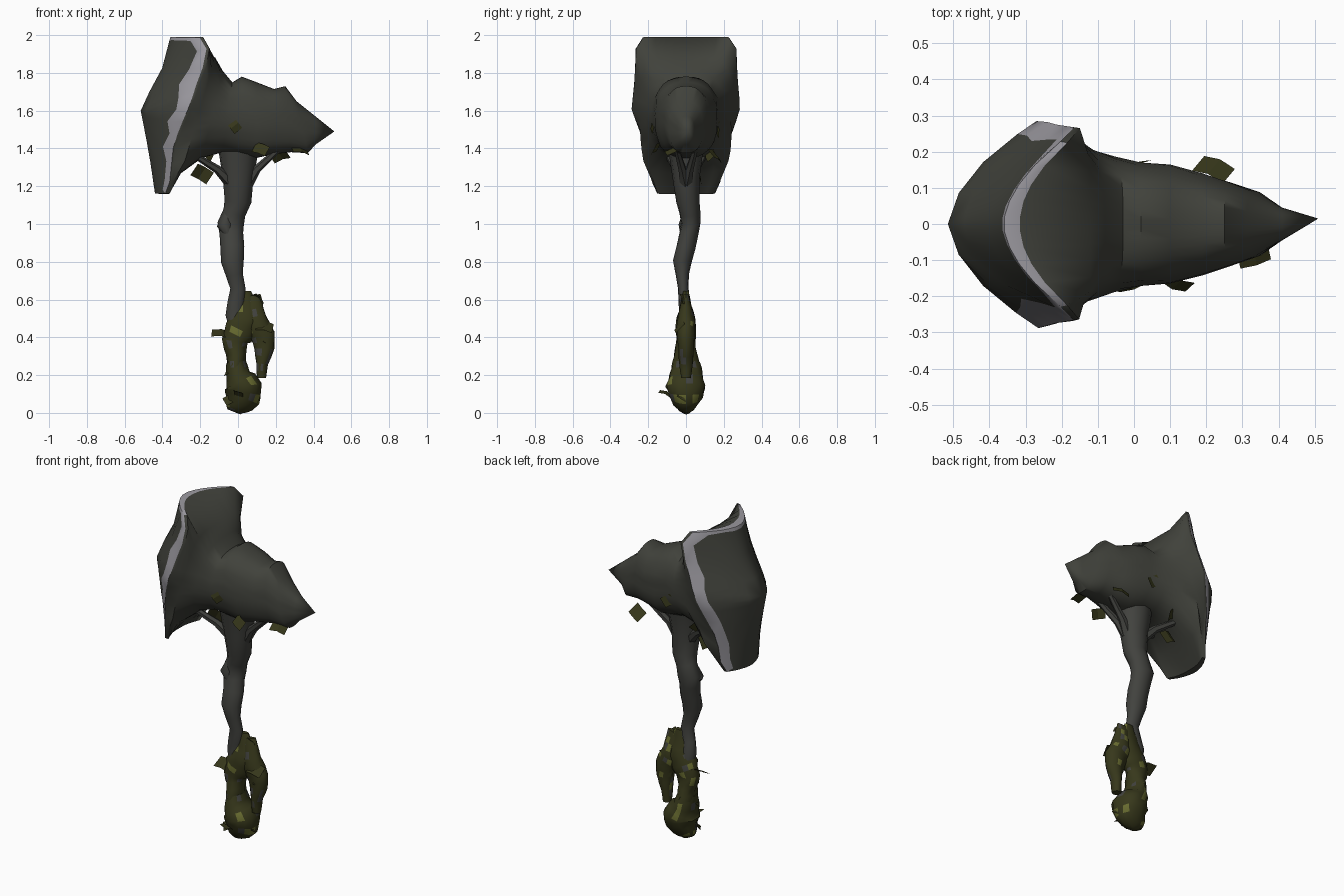
import bpy, bmesh, math, random
from mathutils import Vector, Matrix

random.seed(4)
if "Cube" in bpy.data.objects:
    bpy.data.objects.remove(bpy.data.objects["Cube"])


def material(name, rgb):
    m = bpy.data.materials.new(name)
    m.use_nodes = True
    col = (*rgb, 1)
    m.diffuse_color = col
    bsdf = m.node_tree.nodes["Principled BSDF"]
    bsdf.inputs["Base Color"].default_value = col
    bsdf.inputs["Roughness"].default_value = 0.9
    return m


STONE = material("dark stone", (.052, .054, .044))
EDGE = material("worn grey edge", (.33, .32, .35))
BARK = material("grey bark", (.054, .055, .049))
MOSS = material("dark moss", (.038, .039, .011))
LIGHT = material("light moss", (.14, .15, .03))


def finish(name, bm, mats, angle=50):
    bmesh.ops.recalc_face_normals(bm, faces=bm.faces)
    mesh = bpy.data.meshes.new(name)
    bm.to_mesh(mesh)
    bm.free()
    ob = bpy.data.objects.new(name, mesh)
    bpy.context.collection.objects.link(ob)
    for m in mats:
        mesh.materials.append(m)
    if angle:
        bpy.ops.object.select_all(action="DESELECT")
        ob.select_set(True)
        bpy.context.view_layer.objects.active = ob
        bpy.ops.object.shade_smooth_by_angle(angle=math.radians(angle))


def bridge(bm, a, b):
    n = len(a)
    return [bm.faces.new((a[i], a[(i + 1) % n], b[(i + 1) % n], b[i])) for i in range(n)]


def lerp(a, b, t):
    return [p + (q - p) * t for p, q in zip(a, b)]


def lerp_table(table, z):
    # rows run upwards: height first, then the values
    z = min(max(z, table[0][0]), table[-1][0])
    for lo, hi in zip(table, table[1:]):
        if z <= hi[0]:
            return lerp(lo[1:], hi[1:], (z - lo[0]) / (hi[0] - lo[0]))


def tube(name, path, mats, sides=10, rough=0.0, pick=None, steps=1):
    # path rows: x, y, z, radius across, radius in depth
    path = [lerp(a, b, s / steps) for a, b in zip(path, path[1:]) for s in range(steps)] + [path[-1]]
    bm = bmesh.new()
    pts = [Vector(p[:3]) for p in path]
    rings = []
    for i, p in enumerate(path):
        tan = (pts[min(i + 1, len(pts) - 1)] - pts[max(i - 1, 0)]).normalized()
        across = Vector((0, 1, 0)).cross(tan).normalized()
        depth = tan.cross(across)
        ring = []
        for k in range(sides):
            a = math.tau * k / sides
            r = 1 + random.uniform(-rough, rough)
            ring.append(bm.verts.new(pts[i] + r * (across * p[3] * math.cos(a) + depth * p[4] * math.sin(a))))
        rings.append(ring)
    for a, b in zip(rings, rings[1:]):
        bridge(bm, a, b)
    bm.faces.new(rings[0])
    bm.faces.new(rings[-1])
    if pick:
        for f in bm.faces:
            f.material_index = pick()
    finish(name, bm, mats)


# Hammer head: striking face, worn rim and body tapering to a spike
SIDES = 40
FACE = [  # height, rim x, half width, centre x
    (1.16, -.365, .18, -.44), (1.30, -.355, .185, -.46), (1.42, -.34, .22, -.48),
    (1.60, -.27, .287, -.515), (1.68, -.24, .28, -.48), (1.83, -.185, .27, -.40), (1.99, -.15, .268, -.36)]


def squircle(k, power):
    a = math.tau * (k + .5) / SIDES
    c, s = math.cos(a), math.sin(a)
    n = (abs(c) ** power + abs(s) ** power) ** (1 / power)
    return c / n, s / n


def face_ring(bm, wide, tall, wobble=0.0, shift=0.0):
    ring = []
    for k in range(SIDES):
        u, v = squircle(k, 18)
        u *= wide + random.uniform(-wobble, wobble)
        z = 1.575 + .418 * v * (tall + random.uniform(-.1, .1) * wobble)
        rim, half, mid = lerp_table(FACE, z)
        x = mid + (rim - mid) * abs(u) ** 1.8 + shift * (1 - .6 * abs(u))
        ring.append(bm.verts.new((x, u * half, z)))
    return ring


bm = bmesh.new()
back = face_ring(bm, .985, .995, .01, .045)
rim = face_ring(bm, 1, .99, .006)
for f in bridge(bm, back, rim):
    f.material_index = int(f.calc_center_median().z > 1.96)
inner = face_ring(bm, .81, .95, .065)
for f in bridge(bm, rim, inner):
    f.material_index = int(f.calc_center_median().z > 1.19)
last = inner
for s in (.6, .3):
    ring = face_ring(bm, s, s)
    bridge(bm, last, ring)
    last = ring
centre = bm.verts.new((-.515, 0, 1.6))
for k in range(SIDES):
    bm.faces.new((last[k], last[(k + 1) % SIDES], centre))

BODY = [  # top x, top z, bottom x, bottom z, half width
    (-.12, 1.88, -.30, 1.27, .24), (-.08, 1.81, -.19, 1.35, .212), (-.03, 1.75, -.08, 1.38, .185),
    (.02, 1.78, .02, 1.36, .17), (.10, 1.75, .10, 1.35, .165), (.19, 1.715, .19, 1.37, .14),
    (.25, 1.73, .28, 1.38, .115), (.31, 1.65, .37, 1.375, .09), (.41, 1.57, .41, 1.42, .045)]
last = back
for xt, zt, xb, zb, half in BODY:
    ring = []
    for k in range(SIDES):
        u, v = squircle(k, 5 if xt < -.1 else 2.5)
        t = (v + 1) / 2
        r = 1 + random.uniform(-.02, .02)
        ring.append(bm.verts.new((xb + (xt - xb) * t, u * half * r, zb + (zt - zb) * t)))
    bridge(bm, last, ring)
    last = ring
tip = bm.verts.new((.51, .015, 1.49))
for k in range(SIDES):
    bm.faces.new((last[k], last[(k + 1) % SIDES], tip))
finish("hammer_head", bm, [STONE, EDGE])

# Knotted handle, flaring where it grips the head
tube("handle", [
    (0, 0, 1.50, .13, .12), (0, 0, 1.38, .105, .09), (0, 0, 1.24, .082, .07),
    (0, .01, 1.12, .072, .06), (-.02, .02, 1.06, .06, .055), (-.04, .025, 1.00, .07, .05),
    (-.035, .015, .95, .062, .05), (-.03, 0, .88, .062, .05), (-.03, -.02, .80, .06, .05),
    (-.02, -.02, .73, .045, .035), (0, -.015, .66, .04, .028), (-.01, -.01, .58, .045, .03),
    (-.02, 0, .52, .045, .035), (0, 0, .44, .045, .04), (-.02, 0, .36, .05, .04),
    (0, 0, .24, .04, .04), (0, 0, .10, .05, .05)], [BARK], 12, .03)
tube("handle_knot", [(-.05, -.01, .94, .02, .02), (-.07, 0, .99, .042, .04),
                     (-.055, .01, 1.05, .025, .03)], [BARK], 8)

# Roots reaching from the handle up to the head
for side in (-1, 1):
    tube("root_left", [(.04, 0, 1.20, .035, .035), (.10, .02 * side, 1.29, .022, .022),
                       (.22, .05 * side, 1.40, .015, .015)], [BARK], 6)
    tube("root_right", [(-.03, .01 * side, 1.21, .035, .035), (-.11, .05 * side, 1.29, .022, .022),
                        (-.24, .10 * side, 1.37, .015, .015)], [BARK], 6)


# Mossy lower grip, side loop and pommel
def moss_pick():
    return random.choices((0, 1, 2), (84, 8, 8))[0]


coat = [MOSS, LIGHT, BARK]
tube("moss_grip", [
    (.04, 0, .645, .03, .015), (.04, 0, .57, .06, .03), (.04, 0, .50, .075, .05), (.01, 0, .44, .085, .055),
    (-.02, 0, .38, .07, .05), (-.01, 0, .31, .05, .06), (-.01, 0, .24, .05, .075)],
    coat, 14, .09, moss_pick, 2)
tube("side_loop", [
    (.07, 0, .62, .05, .015), (.085, 0, .55, .05, .035), (.10, 0, .47, .06, .05), (.13, 0, .41, .065, .045),
    (.14, 0, .34, .055, .04), (.127, 0, .26, .03, .035), (.125, 0, .185, .025, .025)],
    coat, 14, .09, moss_pick, 2)
tube("pommel", [
    (-.01, 0, .27, .05, .07), (0, 0, .20, .065, .09), (.03, 0, .14, .10, .105),
    (.02, 0, .08, .095, .085), (-.01, 0, .03, .06, .05), (-.02, 0, .005, .035, .02)],
    coat, 16, .07, moss_pick, 2)


# Flat moss shards: centre, half size, and rotation
def shard(name, at, size, rot):
    bm = bmesh.new()
    bmesh.ops.create_grid(bm, x_segments=2, y_segments=1, size=1)
    turn = Matrix.Rotation(rot[2], 3, "Z") @ Matrix.Rotation(rot[1], 3, "Y") @ Matrix.Rotation(rot[0], 3, "X")
    for v in bm.verts:
        bend = .25 * size * (1 - abs(v.co.x))
        v.co = Vector(at) + turn @ Vector((v.co.x * size, v.co.y * size * .75, bend))
    finish(name, bm, [MOSS], 0)


shard("leaf_right", (-.19, .06, 1.265), .05, (-1.2, .5, .3))
shard("leaf_front", (.12, -.16, 1.395), .04, (1.0, .3, -.4))
shard("leaf_spike", (.33, -.08, 1.385), .045, (.4, .2, .3))
shard("leaf_back", (.22, .15, 1.36), .048, (-.8, -.3, -.4))
shard("leaf_plate", (-.17, .13, 1.37), .04, (.9, .6, .2))
shard("leaf_body_front", (-.02, -.176, 1.52), .035, (1.5, .9, .1))
shard("leaf_body_back", (0, .175, 1.50), .04, (1.5, .6, 0))
shard("grip_flap", (-.09, 0, .415), .05, (.5, .15, 0))
shard("loop_flap", (.14, -.03, .455), .045, (.8, .2, 0))
shard("pommel_flap", (0, -.11, .10), .035, (.3, .4, 1.5))
for x, z in ((-.04, .22), (.1, .1), (-.04, .07), (.1, .6), (.15, .37)):
    shard("moss_tuft", (x, random.uniform(-.03, .03), z), .035,
          [random.uniform(-1, 1) for _ in range(3)])
